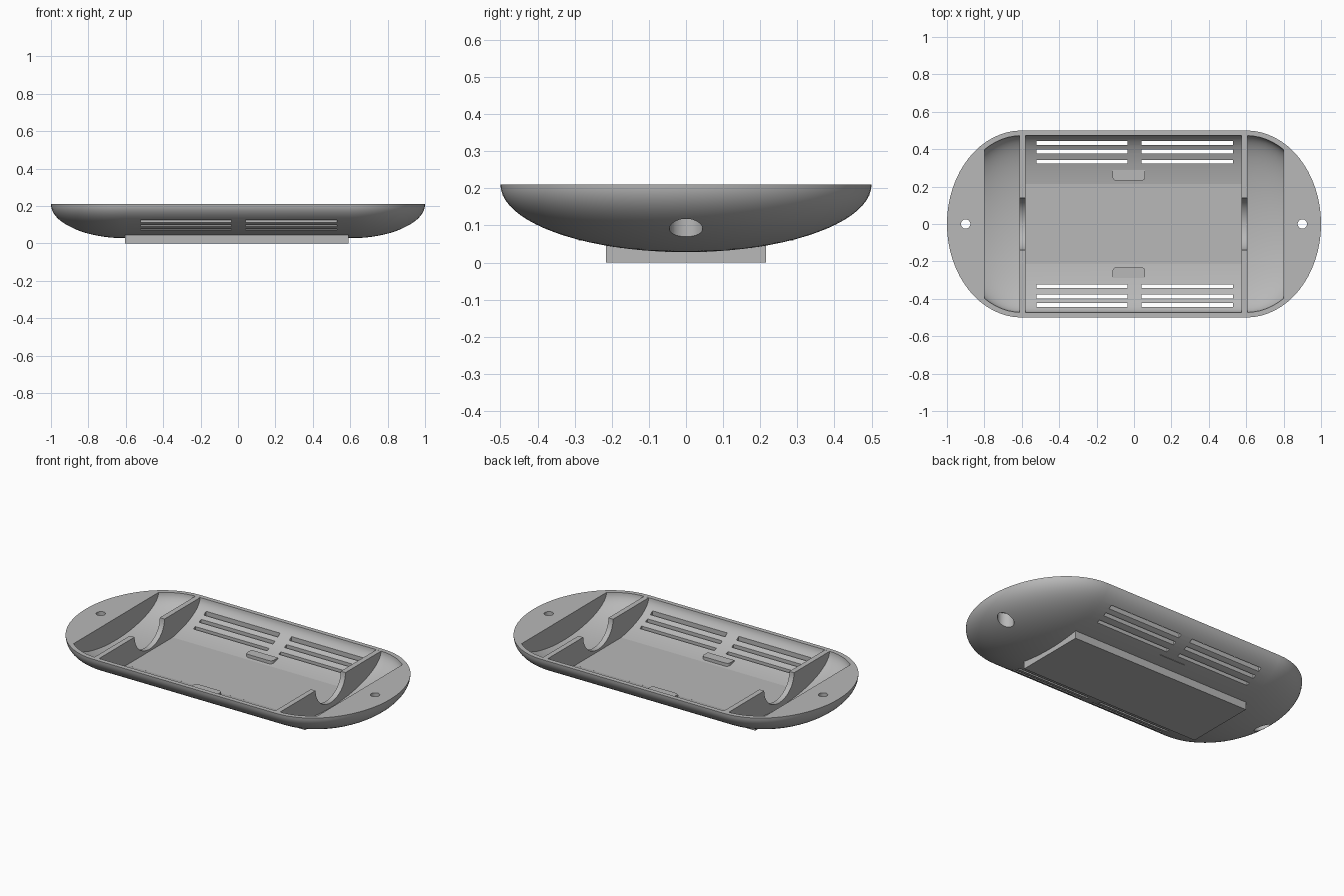
import bpy
import bmesh
from math import sin, cos, pi, radians, sqrt

cube = bpy.data.objects.get("Cube")
if cube:
    bpy.data.objects.remove(cube, do_unlink=True)

RIM = 0.21            # height of the open rim
MID = 0.6             # half length of the straight middle section
OUTER = (0.4, 0.5, 0.182)
INNER = (0.37, 0.473, 0.155)
FLOOR = 0.072

grey = bpy.data.materials.new("light_grey")
grey.use_nodes = True
colour = (0.48, 0.48, 0.48, 1)
grey.diffuse_color = colour
grey.node_tree.nodes["Principled BSDF"].inputs["Base Color"].default_value = colour


def make(name, bm):
    bmesh.ops.recalc_face_normals(bm, faces=bm.faces)
    mesh = bpy.data.meshes.new(name)
    bm.to_mesh(mesh)
    bm.free()
    mesh.materials.append(grey)
    obj = bpy.data.objects.new(name, mesh)
    bpy.context.collection.objects.link(obj)
    return obj


def activate(obj):
    bpy.ops.object.select_all(action="DESELECT")
    obj.select_set(True)
    bpy.context.view_layer.objects.active = obj


def cut(target, cutter):
    cutter.hide_render = True
    mod = target.modifiers.new("cut", "BOOLEAN")
    mod.operation = "DIFFERENCE"
    mod.solver = "EXACT"
    mod.object = cutter
    activate(target)
    bpy.ops.object.modifier_apply(modifier=mod.name)
    bpy.data.objects.remove(cutter, do_unlink=True)


def bowl(name, radii, lift=0.0, clip=None, steps=32, rows=20):
    """Half ellipsoid stretched along x, closed on top."""
    a, b, c = radii
    bm = bmesh.new()
    levels = [(1, RIM + lift)] if lift else []
    for i in range(rows + 1):
        t = i / rows * pi / 2
        levels.append((cos(t), RIM - c * sin(t)))
    rings = []
    for r, z in levels:
        ring = []
        for side in (1, -1):
            for j in range(steps + 1):
                t = -pi / 2 + pi * j / steps
                ring.append(bm.verts.new((side * (MID + a * r * cos(t)), side * b * r * sin(t), z)))
        rings.append(ring)
    n = len(rings[0])
    for top, low in zip(rings, rings[1:]):
        for j in range(n):
            k = (j + 1) % n
            bm.faces.new((top[j], top[k], low[k], low[j]))
    bm.faces.new(rings[0])
    bmesh.ops.remove_doubles(bm, verts=bm.verts, dist=1e-5)
    if clip:
        for s in (1, -1):
            res = bmesh.ops.bisect_plane(bm, geom=bm.verts[:] + bm.edges[:] + bm.faces[:],
                                         plane_co=(s * clip, 0, 0), plane_no=(s, 0, 0), clear_outer=True)
            edges = [e for e in res["geom_cut"] if isinstance(e, bmesh.types.BMEdge)]
            bmesh.ops.holes_fill(bm, edges=edges)
    return make(name, bm)


def prism(name, points, axis, lo, hi):
    """Extrude a flat outline along x or z."""
    bm = bmesh.new()
    place = (lambda u, v, w: (w, u, v)) if axis == "x" else (lambda u, v, w: (u, v, w))
    a = [bm.verts.new(place(u, v, lo)) for u, v in points]
    b = [bm.verts.new(place(u, v, hi)) for u, v in points]
    bm.faces.new(a)
    bm.faces.new(b)
    for i in range(len(a)):
        j = (i + 1) % len(a)
        bm.faces.new((a[i], a[j], b[j], b[i]))
    return make(name, bm)


def box(name, x0, x1, y0, y1, z0, z1):
    return prism(name, [(x0, y0), (x1, y0), (x1, y1), (x0, y1)], "z", z0, z1)


def disc(name, x, r, z0, z1):
    pts = [(x + r * cos(i * pi / 16), r * sin(i * pi / 16)) for i in range(32)]
    return prism(name, pts, "z", z0, z1)


# Hull: hollow between the two solid ends
hull = bowl("hull", OUTER)
cut(hull, bowl("cavity", INNER, lift=0.1, clip=0.8))

# Vent slots, three rows by two groups on each long side
for side in (1, -1):
    for y in (0.433, 0.387, 0.333):
        for x0, x1 in ((-0.52, -0.035), (0.04, 0.53)):
            cut(hull, box("slot", x0, x1, side * y - 0.01, side * y + 0.01, 0, 0.18))

# Screw holes with a wide recess from below
for side in (1, -1):
    cut(hull, disc("recess", side * 0.9, 0.045, 0, 0.16))
    cut(hull, disc("screw_hole", side * 0.9, 0.025, 0, 0.3))

# Base block, whose top is the flat floor
box("base_block", -0.605, 0.59, -0.215, 0.215, 0, FLOOR)

# Cross walls with a round notch
b, c = INNER[1] + 0.008, INNER[2] + 0.008
top = RIM - 0.0005
outline = [(b * cos(t), top - c * sin(t)) for t in (i * pi / 48 for i in range(49))]
notch = [(-0.14 * cos(t), top - 0.125 * sin(t)) for t in (i * pi / 24 for i in range(25))]
walls = [prism("right_wall", outline + notch, "x", -0.611, -0.58),
         prism("left_wall", outline + notch, "x", 0.576, 0.607)]

# Retaining tabs with rounded inner corners
for side, name in ((1, "back_tab"), (-1, "front_tab")):
    r, near, far = 0.02, 0.232, 0.29
    pts = [(0.06, side * far), (-0.115, side * far)]
    for cx, start in ((-0.115 + r, pi), (0.06 - r, 1.5 * pi)):
        for i in range(7):
            t = start + i * pi / 12
            pts.append((cx + r * cos(t), side * (near + r + r * sin(t))))
    prism(name, pts, "z", 0.06, 0.094)

for obj in [hull] + walls:
    activate(obj)
    bpy.ops.object.shade_smooth_by_angle(angle=radians(30))
